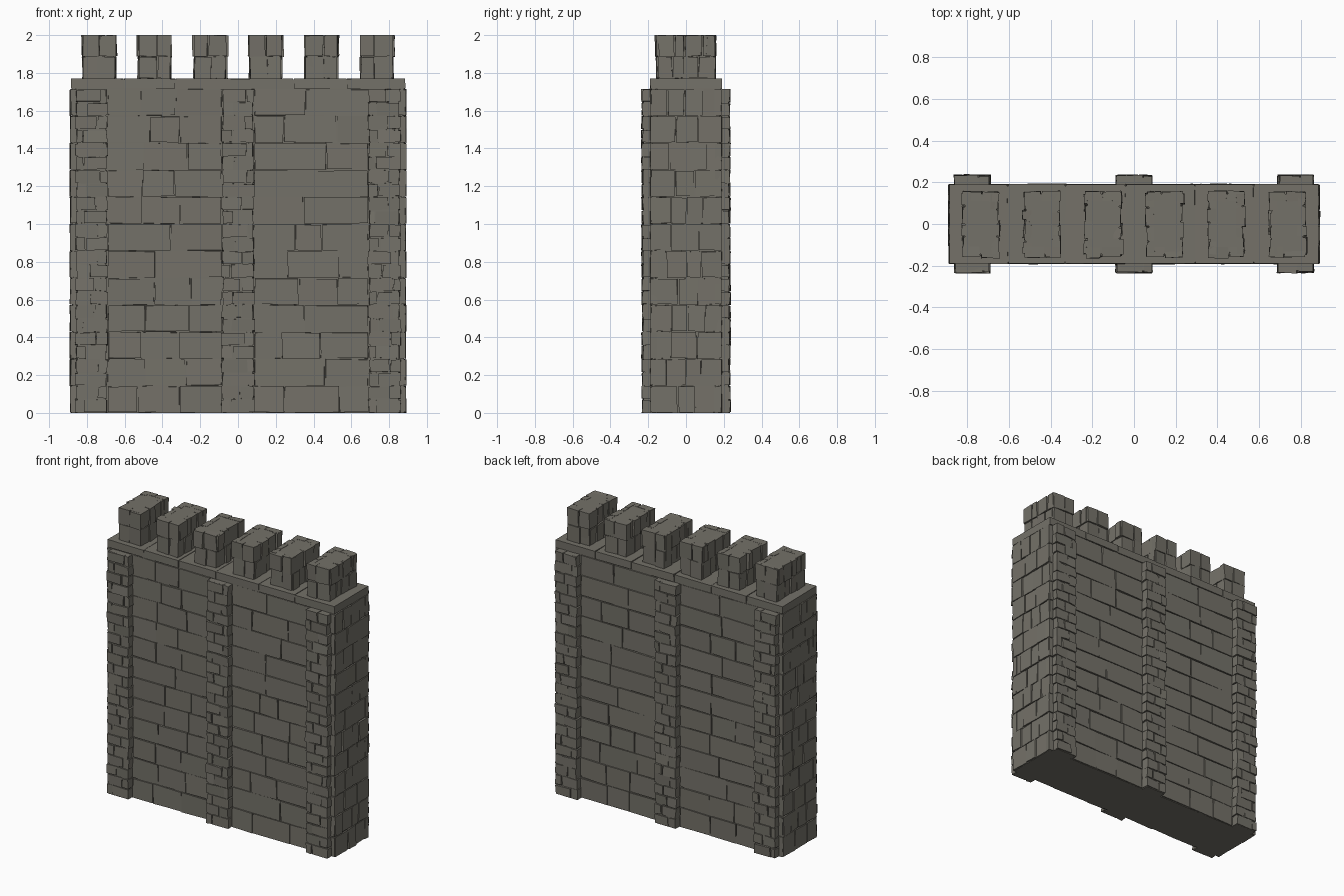
import bpy, bmesh, random
from mathutils import Vector

if "Cube" in bpy.data.objects:
    bpy.data.objects.remove(bpy.data.objects["Cube"])

random.seed(7)
R = random.uniform

stone_mat = bpy.data.materials.new("warm grey stone")
stone_mat.diffuse_color = (0.175, 0.166, 0.14, 1)
stone_mat.use_nodes = True
stone_mat.node_tree.nodes["Principled BSDF"].inputs["Base Color"].default_value = stone_mat.diffuse_color

HALF_X, HALF_Y = 0.885, 0.19      # wall body
WALL_TOP, CAP_TOP, TOP = 1.715, 1.77, 2.0
PILASTERS = (-0.775, 0.0, 0.775)
MERLONS = [-0.735 + 0.294 * i for i in range(6)]
GAP = 0.003


def block(bm, lo, hi, jitter=0.0):
    """Box between two corners, with its corners knocked about a little."""
    verts = bmesh.ops.create_cube(bm, size=1)["verts"]
    lo, hi = Vector(lo), Vector(hi)
    for v in verts:
        v.co = Vector([lo[i] if v.co[i] < 0 else hi[i] for i in range(3)])
        v.co += Vector([R(-jitter, jitter) for _ in range(3)])
        v.co.z = min(max(v.co.z, 0.0), TOP)


def finish(bm, name):
    mesh = bpy.data.meshes.new(name)
    bmesh.ops.recalc_face_normals(bm, faces=bm.faces)
    bm.to_mesh(mesh)
    bm.free()
    mesh.materials.append(stone_mat)
    obj = bpy.data.objects.new(name, mesh)
    bpy.context.collection.objects.link(obj)


def splits(a, b, count, wobble):
    """Uneven division points of the span a to b."""
    step = (b - a) / count
    inner = [a + step * (i + R(-wobble, wobble)) for i in range(1, count)]
    return [a] + inner + [b]


def course(bm, a, b, z0, z1, count, wobble, place, jitter=0.003):
    """Lay one row of stones; place() turns a span into two corners."""
    cuts = splits(a, b, count, wobble)
    for p, q in zip(cuts, cuts[1:]):
        lo, hi = place(p + GAP, q - GAP)
        block(bm, (*lo, z0 + GAP), (*hi, z1 - GAP), jitter)


def facing_y(side, inner, outer, uneven=0.002):
    def place(p, q):
        y = sorted((side * inner, side * (outer + R(-uneven, uneven))))
        return (p, y[0]), (q, y[1])
    return place


def facing_x(side, centre, inner, outer, uneven=0.002):
    def place(p, q):
        x = sorted((centre + side * inner,
                    centre + side * (outer + R(-uneven, uneven))))
        return (x[0], p), (x[1], q)
    return place


# Mortar core behind the stones
bm = bmesh.new()
block(bm, (-0.878, -0.181, 0), (0.878, 0.181, WALL_TOP))
finish(bm, "wall_core")

# Large courses on the front and back, filling the bays between pilasters
ROWS = 12
H = WALL_TOP / ROWS
bm = bmesh.new()
for side in (-1, 1):
    for a, b in ((-0.69, -0.085), (0.085, 0.69)):
        for r in range(ROWS):
            course(bm, a, b, r * H, (r + 1) * H, 2 + (R(0, 1) < 0.45), 0.28,
                   facing_y(side, 0.17, 0.189))
finish(bm, "face_stones")

# Courses on both ends
bm = bmesh.new()
for side in (-1, 1):
    for r in range(ROWS):
        course(bm, -0.188, 0.188, r * H, (r + 1) * H, 3 + r % 2, 0.2,
               facing_x(side, 0, 0.85, 0.887, 0.004))
finish(bm, "end_stones")

# Pilasters of small stones, two to a row with staggered joints
PROWS = 24
h = WALL_TOP / PROWS
bm = bmesh.new()
for cx in PILASTERS:
    for side in (-1, 1):
        y = sorted((side * 0.17, side * 0.224))
        block(bm, (cx - 0.076, y[0], 0), (cx + 0.076, y[1], WALL_TOP - 0.004))
        for r in range(PROWS):
            mid = cx + (0.03 if r % 2 else -0.03) + R(-0.02, 0.02)
            for p, q in ((cx - 0.085 + R(-.005, .004), mid),
                         (mid, cx + 0.085 + R(-.004, .005))):
                lo, hi = facing_y(side, 0.17, 0.231, 0.004)(p + GAP, q - GAP)
                block(bm, (*lo, r * h + GAP), (*hi, (r + 1) * h - GAP), 0.004)
finish(bm, "pilaster_stones")

# Narrow outer strips of wall beside the corner pilasters
bm = bmesh.new()
for sx in (-1, 1):
    for sy in (-1, 1):
        for r in range(ROWS):
            x = sorted((sx * 0.85, sx * 0.886))
            y = sorted((sy * 0.15, sy * 0.189))
            block(bm, (x[0], y[0], r * H + GAP), (x[1], y[1], (r + 1) * H - GAP), 0.003)
finish(bm, "corner_stones")

# Walkway slabs
bm = bmesh.new()
edges = [-0.887, -0.605, -0.33, -0.04, 0.295, 0.575, 0.887]
block(bm, (-0.88, -0.183, WALL_TOP - 0.01), (0.88, 0.183, CAP_TOP - 0.006))
for a, b in zip(edges, edges[1:]):
    block(bm, (a + 0.002, -0.19, WALL_TOP + 0.002), (b - 0.002, 0.19, CAP_TOP), 0.002)
finish(bm, "walkway_slabs")

# Merlons: a core ringed by two courses of stones, the upper one wider
bm = bmesh.new()
mid_z = 1.885
for cx in MERLONS:
    block(bm, (cx - 0.076, -0.145, CAP_TOP - 0.01), (cx + 0.076, 0.145, TOP - 0.002))
    for z0, z1, hx, hy in ((CAP_TOP - 0.002, mid_z, 0.086, 0.152),
                           (mid_z, TOP, 0.089, 0.158)):
        for side in (-1, 1):
            course(bm, cx - hx, cx + hx, z0, z1 + GAP, 2, 0.25,
                   facing_y(side, 0.11, hy, 0.006), 0.004)
            course(bm, -hy + 0.01, hy - 0.01, z0, z1 + GAP, 4, 0.25,
                   facing_x(side, cx, 0.05, hx - 0.002, 0.007), 0.004)
finish(bm, "merlons")
